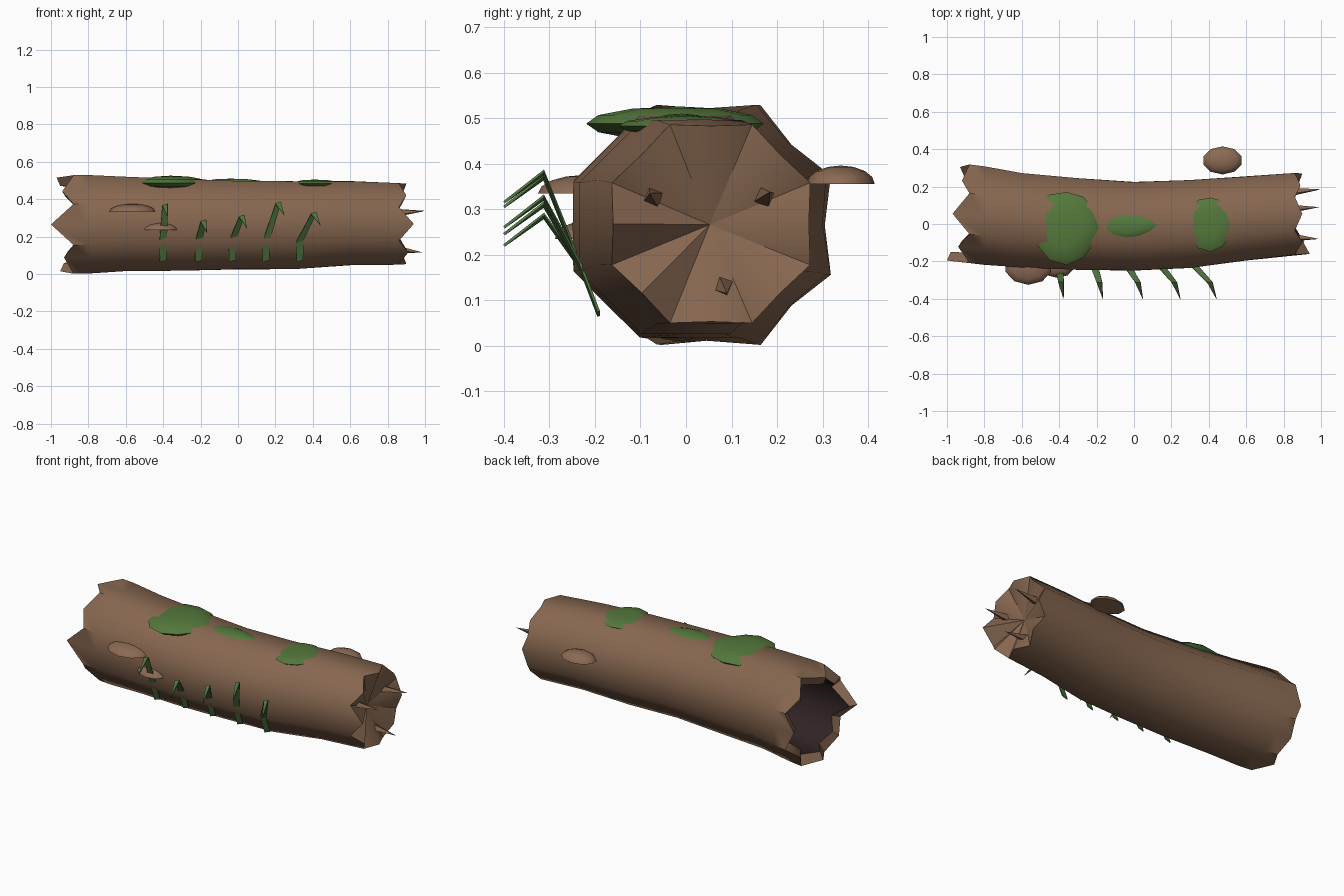
import bpy, bmesh, math
from mathutils import Vector

if "Cube" in bpy.data.objects:
    bpy.data.objects.remove(bpy.data.objects["Cube"], do_unlink=True)


def material(name, r, g, b):
    m = bpy.data.materials.new(name)
    m.use_nodes = True
    m.diffuse_color = (r, g, b, 1)
    bsdf = m.node_tree.nodes["Principled BSDF"]
    bsdf.inputs["Base Color"].default_value = (r, g, b, 1)
    bsdf.inputs["Roughness"].default_value = 0.9
    return m


BARK = material("bark brown", 0.24, 0.135, 0.08)
HOLLOW = material("hollow dark", 0.03, 0.017, 0.018)
MOSS = material("moss green", 0.09, 0.19, 0.045)
LEAF = material("fern green", 0.085, 0.18, 0.055)
FUNGUS = material("shelf fungus brown", 0.26, 0.145, 0.09)


def finish(bm, name, mats, smooth=None):
    bmesh.ops.recalc_face_normals(bm, faces=bm.faces)
    mesh = bpy.data.meshes.new(name)
    bm.to_mesh(mesh)
    bm.free()
    for m in mats:
        mesh.materials.append(m)
    ob = bpy.data.objects.new(name, mesh)
    bpy.context.collection.objects.link(ob)
    if smooth:
        bpy.ops.object.select_all(action="DESELECT")
        ob.select_set(True)
        bpy.context.view_layer.objects.active = ob
        bpy.ops.object.shade_smooth_by_angle(angle=math.radians(smooth))
    return ob


# Log: lobed rings along x, with jagged tips on every even vertex at both ends
SIDES = 16
LEFT_TIPS = [-0.93, -0.92, -0.97, -0.94, -1.0, -0.93, -0.95, -0.92]
RIGHT_TIPS = [0.90, 0.89, 0.90, 0.90, 0.94, 0.91, 0.90, 0.89]


def ring(bm, x, cy, cz, even_r, odd_r):
    verts = []
    for k in range(SIDES):
        a = math.tau * k / SIDES
        r = odd_r if k % 2 else even_r
        px = x(k) if callable(x) else x
        verts.append(bm.verts.new((px, cy + r * math.cos(a), cz + r * math.sin(a))))
    return verts


def bridge(bm, a, b, mat=0):
    for k in range(SIDES):
        j = (k + 1) % SIDES
        bm.faces.new((a[k], a[j], b[j], b[k])).material_index = mat


def fan(bm, loop, centre, mat=0):
    c = bm.verts.new(centre)
    for k in range(SIDES):
        bm.faces.new((loop[k], loop[(k + 1) % SIDES], c)).material_index = mat


def left_edge(k):
    return -0.88 if k % 2 else LEFT_TIPS[k // 2]


def right_edge(k):
    return 0.86 if k % 2 else RIGHT_TIPS[k // 2]


bm = bmesh.new()
stations = [
    (left_edge, 0.055, 0.265, 0.25, 0.285),
    (-0.80, 0.045, 0.266, 0.255, 0.285),
    (-0.60, 0.02, 0.268, 0.252, 0.273),
    (-0.30, 0.0, 0.263, 0.245, 0.265),
    (0.0, -0.012, 0.262, 0.237, 0.255),
    (0.30, 0.0, 0.261, 0.235, 0.254),
    (0.60, 0.03, 0.272, 0.225, 0.242),
    (right_edge, 0.055, 0.268, 0.215, 0.236),
]
loops = [ring(bm, *s) for s in stations]
for a, b in zip(loops, loops[1:]):
    bridge(bm, a, b)
# Splintered break on the capped end
fan(bm, loops[-1], (0.82, 0.052, 0.266))
# Rim thickness and dark hollow on the open end
lip = ring(bm, lambda k: left_edge(k) + 0.02, 0.055, 0.265, 0.205, 0.225)
deep = ring(bm, -0.30, 0.0, 0.263, 0.18, 0.19)
bridge(bm, loops[0], lip)
bridge(bm, lip, deep, 1)
fan(bm, deep, (-0.28, 0.0, 0.263), 1)
finish(bm, "hollow_log", [BARK, HOLLOW], 50)

# Splinters standing out of the break
for i, (y, z, tip) in enumerate([
    (-0.07, 0.325, (0.99, -0.08, 0.335)),
    (0.17, 0.325, (1.0, 0.185, 0.338)),
    (0.08, 0.135, (0.99, 0.09, 0.115)),
]):
    bm = bmesh.new()
    base = [bm.verts.new((0.82, y + 0.027 * math.cos(a), z + 0.027 * math.sin(a)))
            for a in (0.4 + math.pi / 2 * n for n in range(4))]
    top = bm.verts.new(tip)
    bm.faces.new(base)
    for n in range(4):
        bm.faces.new((base[n], base[(n + 1) % 4], top))
    finish(bm, f"splinter_{i + 1}", [BARK])


# Moss patches: flattened blobs resting on the top of the log
def moss(name, centre, size, wobble):
    bm = bmesh.new()
    bmesh.ops.create_uvsphere(bm, u_segments=12, v_segments=6, radius=1)
    for v in bm.verts:
        a = math.atan2(v.co.y, v.co.x)
        f = 1 + wobble * math.sin(3 * a + 1) + wobble * 0.6 * math.cos(5 * a)
        v.co = Vector(centre) + Vector((v.co.x * size[0] * f, v.co.y * size[1] * f, v.co.z * size[2]))
    finish(bm, name, [MOSS], 45)


moss("moss_large", (-0.36, -0.018, 0.488), (0.18, 0.195, 0.038), 0.06)
moss("moss_middle", (-0.04, -0.01, 0.488), (0.17, 0.07, 0.022), 0.05)
moss("moss_small", (0.41, 0.0, 0.483), (0.13, 0.145, 0.022), 0.05)


# Shelf fungi: half domes with flat undersides
def fungus(name, centre, size):
    bm = bmesh.new()
    bmesh.ops.create_uvsphere(bm, u_segments=10, v_segments=8, radius=1)
    bmesh.ops.bisect_plane(bm, geom=bm.verts[:] + bm.edges[:] + bm.faces[:],
                           plane_co=(0, 0, 0), plane_no=(0, 0, -1), clear_outer=True)
    rim = [e for e in bm.edges if e.is_boundary]
    bmesh.ops.holes_fill(bm, edges=rim, sides=0)
    for v in bm.verts:
        v.co = Vector(centre) + Vector([v.co[i] * size[i] for i in range(3)])
    finish(bm, name, [FUNGUS], 50)


fungus("shelf_fungus_large", (-0.565, -0.225, 0.335), (0.128, 0.1, 0.04))
fungus("shelf_fungus_small", (-0.41, -0.215, 0.235), (0.095, 0.073, 0.04))
fungus("shelf_fungus_back", (0.473, 0.34, 0.355), (0.107, 0.075, 0.041))

# Fern blades: tapered ribbons that rise from the front and droop at the tip
for i, (x, lean, height) in enumerate([
    (-0.40, 0.01, 0.37), (-0.21, 0.025, 0.285), (-0.03, 0.05, 0.31),
    (0.15, 0.065, 0.38), (0.33, 0.075, 0.325),
]):
    bm = bmesh.new()
    path = [(0, -0.192, 0.07, 0.018), (0, -0.232, 0.175, 0.02),
            (lean, -0.312, height, 0.015)]
    rows = [[bm.verts.new((x + dx + s * w, y, z + s * w * 0.3)) for s in (-1, 1)]
            for dx, y, z, w in path]
    for a, b in zip(rows, rows[1:]):
        bm.faces.new((a[0], a[1], b[1], b[0]))
    tip = bm.verts.new((x + lean * 1.35 + 0.01, -0.4, height - 0.065))
    bm.faces.new((rows[-1][0], rows[-1][1], tip))
    blade = finish(bm, f"fern_blade_{i + 1}", [LEAF])
    mod = blade.modifiers.new("thickness", "SOLIDIFY")
    mod.thickness = 0.006
    mod.offset = 0
